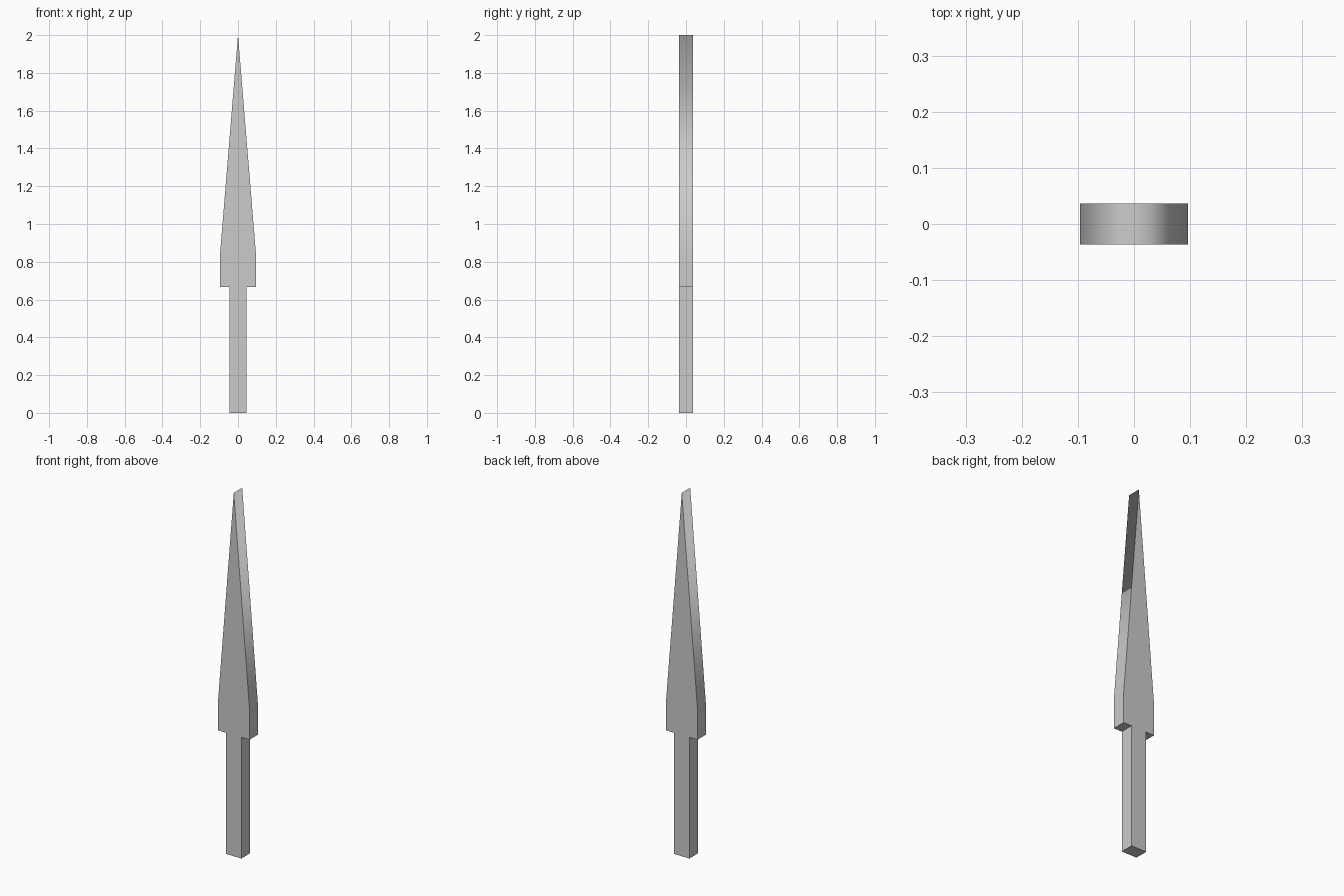
import bpy, bmesh

if "Cube" in bpy.data.objects:
    bpy.data.objects.remove(bpy.data.objects["Cube"])

HALF_DEPTH = 0.0365
# Right half of the outline, from the foot of the grip up to the tip
half = [(0.046, 0.0), (0.046, 0.667), (0.096, 0.667), (0.096, 0.83)]
outline = half + [(0.0, 2.0)] + [(-x, z) for x, z in reversed(half)]

# Flat blade with grip: one outline extruded through its thickness
bm = bmesh.new()
face = bm.faces.new([bm.verts.new((x, -HALF_DEPTH, z)) for x, z in outline])
res = bmesh.ops.extrude_face_region(bm, geom=[face], use_keep_orig=True)
verts = [g for g in res["geom"] if isinstance(g, bmesh.types.BMVert)]
bmesh.ops.translate(bm, verts=verts, vec=(0, 2 * HALF_DEPTH, 0))
bmesh.ops.recalc_face_normals(bm, faces=bm.faces)

# Smooth over the shoulders and tip, keep every other edge crisp
for f in bm.faces:
    f.smooth = True
for e in bm.edges:
    across = abs(e.verts[0].co.y - e.verts[1].co.y) > 0.01
    e.smooth = across and e.verts[0].co.z > 0.7

mesh = bpy.data.meshes.new("blade_with_grip")
bm.to_mesh(mesh)
bm.free()
obj = bpy.data.objects.new("blade_with_grip", mesh)
bpy.context.collection.objects.link(obj)
